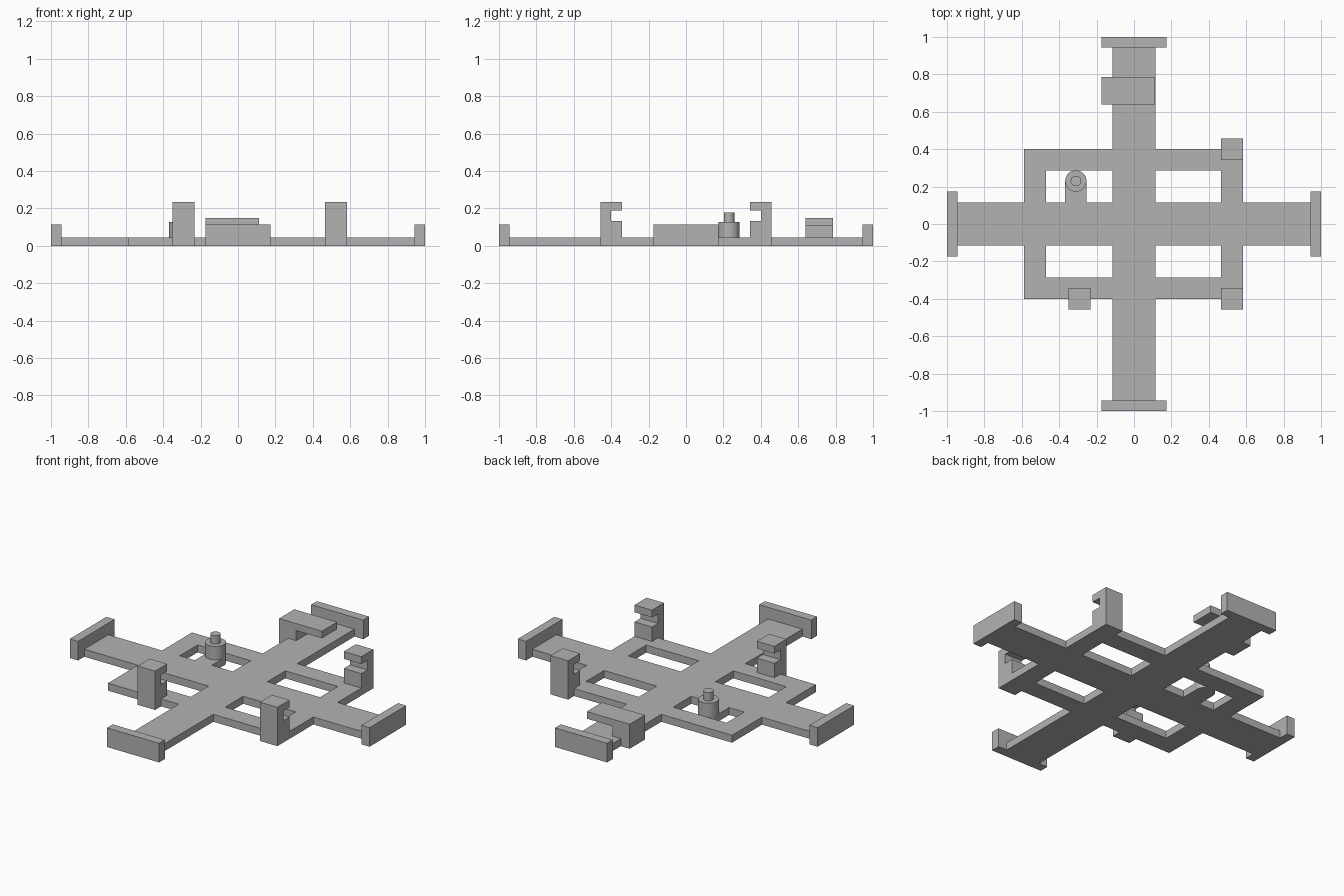
import bpy, bmesh

cube = bpy.data.objects.get("Cube")
if cube:
    bpy.data.objects.remove(cube, do_unlink=True)

grey = bpy.data.materials.new("plain grey")
grey.use_nodes = True
colour = (0.45, 0.45, 0.45, 1)
grey.diffuse_color = colour
grey.node_tree.nodes["Principled BSDF"].inputs["Base Color"].default_value = colour

PLATE = 0.045   # base thickness
ARM = 0.115     # half width of the cross arms
WALL = 0.055    # thickness of end stops and clip posts


def finish(name, bm):
    bmesh.ops.recalc_face_normals(bm, faces=bm.faces)
    mesh = bpy.data.meshes.new(name)
    bm.to_mesh(mesh)
    bm.free()
    mesh.materials.append(grey)
    obj = bpy.data.objects.new(name, mesh)
    bpy.context.collection.objects.link(obj)
    return obj


def prism(name, points, vector):
    """Extrude a closed outline along a vector."""
    bm = bmesh.new()
    face = bm.faces.new([bm.verts.new(p) for p in points])
    top = bmesh.ops.extrude_face_region(bm, geom=[face])["geom"]
    verts = [v for v in top if isinstance(v, bmesh.types.BMVert)]
    bmesh.ops.translate(bm, verts=verts, vec=vector)
    return finish(name, bm)


def box(name, x0, x1, y0, y1, z0, z1):
    outline = [(x0, y0, z0), (x1, y0, z0), (x1, y1, z0), (x0, y1, z0)]
    return prism(name, outline, (0, 0, z1 - z0))


# Base: cross, rectangular frame and pin strut filled on one grid
xs = [-1, -0.587, -0.47, -0.368, -0.255, -ARM, ARM, 0.466, 0.583, 1]
ys = [-1, -0.4, -0.286, -ARM, ARM, 0.23, 0.286, 0.4, 1]


def solid(x, y):
    cross = abs(x) < ARM or abs(y) < ARM
    frame = abs(x) < 0.585 and abs(y) < 0.4 and (abs(x) > 0.468 or abs(y) > 0.286)
    strut = -0.368 < x < -0.255 and 0 < y < 0.23
    return cross or frame or strut


bm = bmesh.new()
grid = {(x, y): bm.verts.new((x, y, 0)) for x in xs for y in ys}
for x0, x1 in zip(xs, xs[1:]):
    for y0, y1 in zip(ys, ys[1:]):
        if solid((x0 + x1) / 2, (y0 + y1) / 2):
            bm.faces.new([grid[x0, y0], grid[x1, y0], grid[x1, y1], grid[x0, y1]])
bmesh.ops.delete(bm, geom=[v for v in bm.verts if not v.link_faces], context='VERTS')
raised = bmesh.ops.extrude_face_region(bm, geom=bm.faces[:])["geom"]
bmesh.ops.translate(bm, vec=(0, 0, PLATE),
                    verts=[v for v in raised if isinstance(v, bmesh.types.BMVert)])
finish("base_frame", bm)

# End stops on the four arms
for side, sign in (("left", 1), ("right", -1)):
    a, b = sorted((sign, sign * (1 - WALL)))
    box(side + "_end_stop", a, b, -0.174, 0.174, 0, ARM)
for side, sign in (("back", 1), ("front", -1)):
    a, b = sorted((sign, sign * (1 - WALL)))
    box(side + "_end_stop", -0.174, 0.174, a, b, 0, ARM)

# Clips: C-shaped profile opening towards the middle
clip = [(0.457, 0), (0.457, 0.234), (0.342, 0.234), (0.342, 0.19),
        (0.4, 0.19), (0.4, 0.132), (0.342, 0.132), (0.342, 0)]
for name, x, sign in (("front_right_clip", -0.35, -1),
                      ("front_left_clip", 0.466, -1),
                      ("back_left_clip", 0.466, 1)):
    prism(name, [(x, sign * y, z) for y, z in clip], (0.117, 0, 0))

# Back bracket: post on the right carrying a shelf over the arm
bracket = [(-0.174, 0), (-0.06, 0), (-0.06, 0.105), (0.112, 0.105),
           (0.112, 0.148), (-0.174, 0.148)]
prism("back_bracket", [(x, 0.64, z) for x, z in bracket], (0, 0.145, 0))

# Stepped pin at the end of the strut
for name, radius, low, high in (("pin_collar", 0.057, 0, 0.126),
                                ("pin_tip", 0.028, 0.12, 0.177)):
    bpy.ops.mesh.primitive_cylinder_add(vertices=32, radius=radius, depth=high - low,
                                        location=(-0.311, 0.23, (low + high) / 2))
    pin = bpy.context.object
    pin.name = name
    pin.data.materials.append(grey)
    bpy.ops.object.shade_smooth_by_angle()
